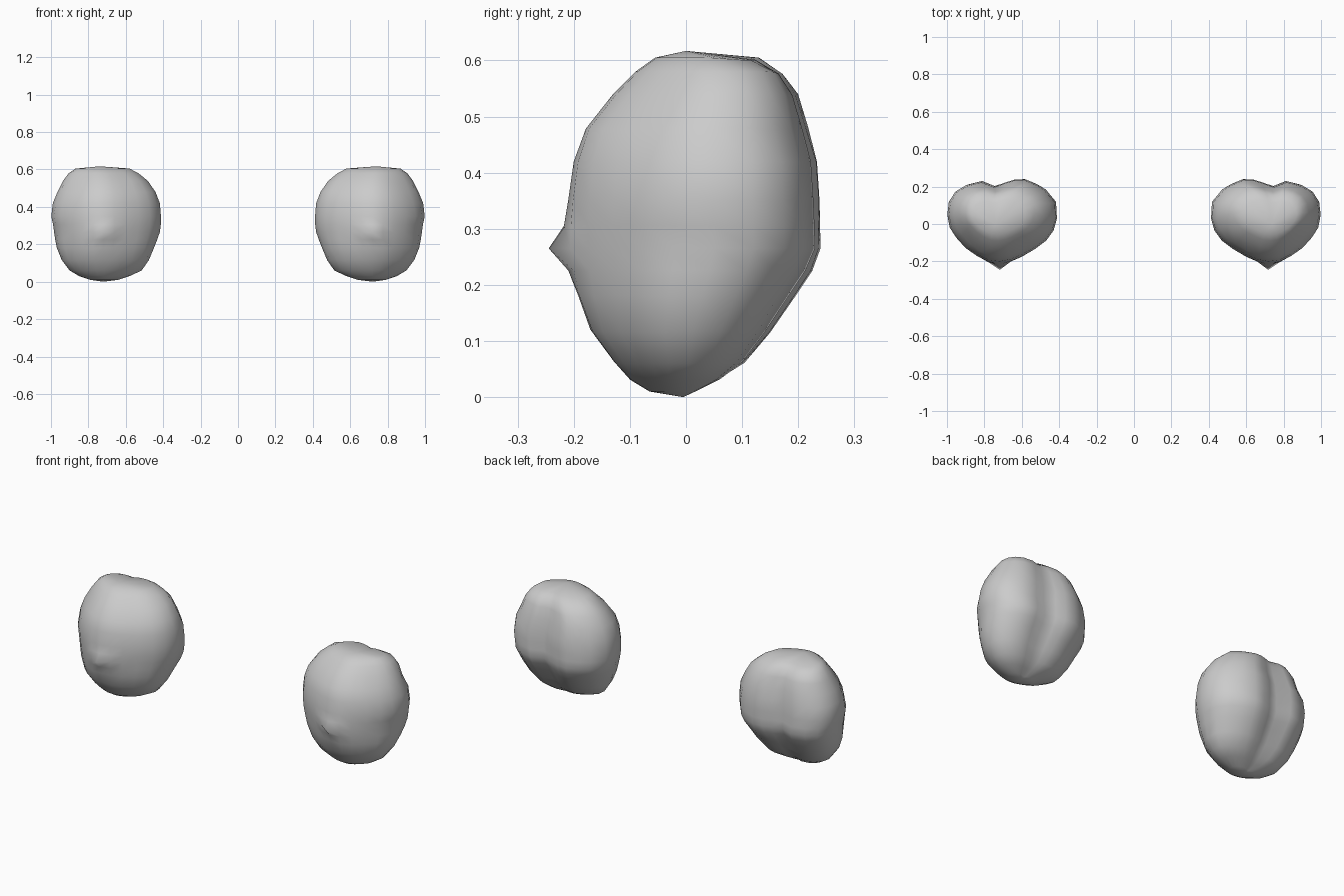
import bpy, bmesh, math
from mathutils import Vector, noise

# Level silhouettes: z, x min, x max, y front, y back
LEVELS = [
    (0.010, 0.64, 0.79, -0.065, 0.02),
    (0.030, 0.575, 0.85, -0.10, 0.065),
    (0.060, 0.515, 0.90, -0.13, 0.105),
    (0.115, 0.475, 0.945, -0.175, 0.15),
    (0.180, 0.445, 0.97, -0.196, 0.195),
    (0.225, 0.43, 0.98, -0.206, 0.225),
    (0.265, 0.418, 0.987, -0.212, 0.243),
    (0.305, 0.412, 0.993, -0.212, 0.242),
    (0.350, 0.41, 1.00, -0.21, 0.24),
    (0.420, 0.418, 0.99, -0.20, 0.235),
    (0.480, 0.44, 0.965, -0.18, 0.218),
    (0.540, 0.48, 0.935, -0.13, 0.20),
    (0.580, 0.53, 0.905, -0.09, 0.175),
    (0.605, 0.58, 0.87, -0.055, 0.13),
]
# Heart-like plan of the widest level (x, y), blunt point to the front
PLAN = [(0.41, 0.03), (0.417, 0.12), (0.47, 0.185), (0.52, 0.215), (0.58, 0.243),
        (0.64, 0.24), (0.69, 0.225), (0.75, 0.205), (0.82, 0.23), (0.90, 0.21),
        (0.955, 0.175), (0.99, 0.12), (1.0, 0.05), (0.985, -0.02), (0.95, -0.075),
        (0.90, -0.13), (0.84, -0.175), (0.78, -0.205), (0.72, -0.212), (0.66, -0.20),
        (0.60, -0.175), (0.53, -0.135), (0.47, -0.09), (0.43, -0.035)]


def make_stone(name, side):
    bm = bmesh.new()
    rings = []
    for i, (z, x0, x1, yf, yb) in enumerate(LEVELS):
        ring = []
        for px, py in PLAN:
            x = x0 + (px - 0.41) / 0.59 * (x1 - x0)
            t = (py + 0.212) / 0.455
            y = yf + t * (yb - yf)
            # Shallow lumps over the surface
            d = Vector((x - 0.705, y, z - 0.31))
            n = noise.noise(Vector((x, y, z)) * 9)
            p = Vector((0.705, 0, 0.31)) + d * (1 - 0.035 * max(0, n))
            # Small pointed bump on the front
            if py < -0.1:
                r2 = (x - 0.72) ** 2 + (z - 0.265) ** 2
                p.y -= 0.033 * math.exp(-r2 / 0.0009)
            ring.append(bm.verts.new((side * p.x, p.y, p.z)))
        rings.append(ring)
    count = len(PLAN)
    for a, b in zip(rings, rings[1:]):
        for k in range(count):
            j = (k + 1) % count
            bm.faces.new((a[k], a[j], b[j], b[k]))
    # Rounded bottom and flattened top
    for ring, tip in ((rings[0], (0.72, -0.005, 0.0)), (rings[-1], (0.74, 0.0, 0.617))):
        v = bm.verts.new((side * tip[0], tip[1], tip[2]))
        for k in range(count):
            bm.faces.new((ring[k], ring[(k + 1) % count], v))
    bmesh.ops.recalc_face_normals(bm, faces=bm.faces)
    mesh = bpy.data.meshes.new(name)
    bm.to_mesh(mesh)
    bm.free()
    for f in mesh.polygons:
        f.use_smooth = True
    obj = bpy.data.objects.new(name, mesh)
    bpy.context.collection.objects.link(obj)


# Mirrored pair of lumpy stones
make_stone("right_stone", 1)
make_stone("left_stone", -1)
